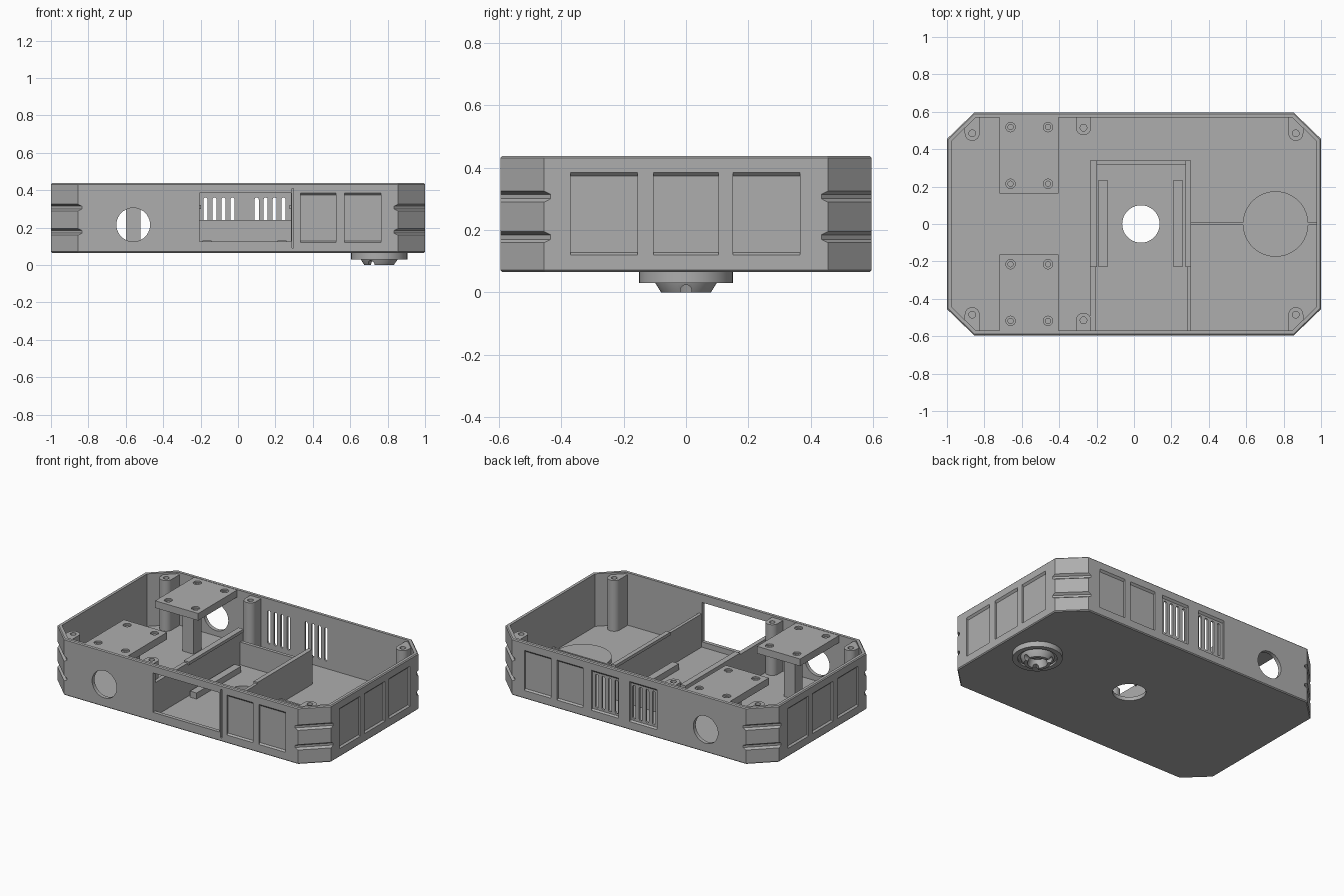
import bpy, bmesh
from math import cos, sin, pi
from mathutils import Vector

if "Cube" in bpy.data.objects:
    bpy.data.objects.remove(bpy.data.objects["Cube"])

grey = bpy.data.materials.new("plain_grey")
grey.use_nodes = True
COLOUR = (0.42, 0.42, 0.42, 1)
grey.diffuse_color = COLOUR
grey.node_tree.nodes["Principled BSDF"].inputs["Base Color"].default_value = COLOUR

X, Y, Z = Vector((1, 0, 0)), Vector((0, 1, 0)), Vector((0, 0, 1))


def loft(bm, rings):
    """Closed solid through rings of points."""
    rows = [[bm.verts.new(p) for p in r] for r in rings]
    n = len(rows[0])
    for a, b in zip(rows, rows[1:]):
        for i in range(n):
            bm.faces.new((a[i], a[(i + 1) % n], b[(i + 1) % n], b[i]))
    bm.faces.new(rows[0][::-1])
    bm.faces.new(rows[-1])


def prism(bm, pts, u, v, w, a, b, origin=Vector()):
    loft(bm, [[origin + u * p + v * q + w * t for p, q in pts] for t in (a, b)])


def box(bm, x0, x1, y0, y1, z0, z1):
    prism(bm, [(x0, y0), (x1, y0), (x1, y1), (x0, y1)], X, Y, Z, z0, z1)


def circle(cx, cy, r, n=40):
    return [(cx + r * cos(2 * pi * i / n), cy + r * sin(2 * pi * i / n)) for i in range(n)]


def make(name, bm, smooth=True):
    bmesh.ops.recalc_face_normals(bm, faces=bm.faces)
    me = bpy.data.meshes.new(name)
    bm.to_mesh(me)
    bm.free()
    me.materials.append(grey)
    ob = bpy.data.objects.new(name, me)
    bpy.context.collection.objects.link(ob)
    return ob


def cut(ob, bm):
    """Subtract the solids in bm from ob and discard the cutter."""
    cutter = make("cutter", bm)
    cutter.hide_render = True
    mod = ob.modifiers.new("cut", "BOOLEAN")
    mod.object, mod.operation, mod.solver = cutter, "DIFFERENCE", "EXACT"
    deps = bpy.context.evaluated_depsgraph_get()
    me = bpy.data.meshes.new_from_object(ob.evaluated_get(deps))
    ob.modifiers.clear()
    ob.data = me
    bpy.data.objects.remove(cutter)


def octagon(inset=0.0):
    x, y, k = 1 - inset, 0.595 - inset, 1.022 - inset
    px, py = (k - 0.719 * y) / 0.695, (k - 0.695 * x) / 0.719
    return [(px, y), (-px, y), (-x, py), (-x, -py), (-px, -y), (px, -y), (x, -py), (x, py)]


# Tray: eight-sided body with slightly chamfered rims, hollowed out
BASE, RIM, FLOOR = 0.065, 0.437, 0.09
bm = bmesh.new()
loft(bm, [[Vector((x, y, z)) for x, y in octagon(i)]
          for i, z in ((0.006, BASE), (0, BASE + 0.006), (0, RIM - 0.006), (0.006, RIM))])
tray = make("tray", bm)
bm = bmesh.new()
prism(bm, octagon(0.025), X, Y, Z, FLOOR, 0.6)
cut(tray, bm)

# Recessed wall panels and corner grooves
bm = bmesh.new()
panel = [(0.05, 0.12), (0, 0.12), (-0.012, 0.128), (-0.012, 0.373), (0, 0.385), (0.05, 0.385)]
for s in (-1, 1):
    for y0, y1 in ((-0.37, -0.155), (-0.105, 0.105), (0.15, 0.365)):
        prism(bm, panel, X * s, Z, Y, y0, y1, X * s)
    for x0, x1 in ((0.335, 0.525), (0.57, 0.765)):
        prism(bm, panel, Y * s, Z, X, x0, x1, Y * s * 0.595)
for x0, x1 in ((-0.205, -0.005), (0.075, 0.275)):
    prism(bm, panel, Y, Z, X, x0, x1, Y * 0.595)
for sx in (-1, 1):
    for sy in (-1, 1):
        n = Vector((0.695 * sx, 0.719 * sy, 0))
        t = Vector((-n.y, n.x, 0))
        for z in (0.307, 0.177):
            groove = [(0.04, z - 0.018), (0, z - 0.018), (-0.015, z - 0.007),
                      (-0.015, z + 0.007), (0, z + 0.018), (0.04, z + 0.018)]
            prism(bm, groove, n, Z, t, -0.16, 0.16, Vector((0.9275 * sx, 0.525 * sy, 0)))
cut(tray, bm)

# Through openings: side holes, front window, vents, floor hole
bm = bmesh.new()
for y in (-0.6, 0.6):
    prism(bm, circle(-0.56, 0.215, 0.09), X, Z, Y, y - 0.1, y + 0.1)
box(bm, -0.205, 0.283, -0.7, -0.5, 0.125, 0.385)
box(bm, 0.288, 0.298, -0.7, -0.58, 0.09, 0.41)
prism(bm, circle(0.037, 0, 0.1), X, Y, Z, 0, 0.2)
for start in (-0.173, 0.1):
    for i in range(4):
        x = start + i * 0.048
        arc = [(0.011 * cos(a * pi / 8), 0.011 * sin(a * pi / 8)) for a in range(9)]
        slot = [(x + c, 0.35 + s) for c, s in arc] + [(x - c, 0.15 - s) for c, s in arc]
        prism(bm, slot, X, Z, Y, 0.5, 0.7)
cut(tray, bm)

# Screw posts merging into the walls
bm, holes = bmesh.new(), bmesh.new()
R = 0.04
for sy in (-1, 1):
    for cx, cy, sx, near, far in ((0.865, 0.485, 1, 0.585, 0.525),
                                  (0.865, 0.485, -1, 0.585, 0.525),
                                  (0.27, 0.515, -1, 0.585, 0.585)):
        arc = [(cx - R * cos(a * pi / 16), cy - R * sin(a * pi / 16)) for a in range(17)]
        prism(bm, arc + [(cx + R, far), (cx - R, near)], X * sx, Y * sy, Z, FLOOR - 0.01, 0.425)
        prism(holes, circle(cx, cy, 0.018, 20), X * sx, Y * sy, Z, 0.25, 0.5)
posts = make("screw_posts", bm)
cut(posts, holes)

# Raised mounting platforms with countersunk holes, each on a pillar
for name, s in (("rear_platform", 1), ("front_platform", -1)):
    bm, sink, bore = bmesh.new(), bmesh.new(), bmesh.new()
    box(bm, -0.72, -0.405, *sorted((0.163 * s, 0.575 * s)), 0.388, 0.435)
    for x in (-0.66, -0.46):
        for y in (0.215 * s, 0.518 * s):
            prism(sink, circle(x, y, 0.025, 24), X, Y, Z, 0.425, 0.5)
            prism(bore, circle(x, y, 0.014, 24), X, Y, Z, 0.3, 0.5)
    plat = make(name, bm)
    cut(plat, sink)
    cut(plat, bore)
    bm = bmesh.new()
    box(bm, -0.6, -0.52, *sorted((0.28 * s, 0.36 * s)), FLOOR - 0.01, 0.39)
    make(name + "_pillar", bm)

# Central bay: side walls with a lip, low back wall, floor rails
bm = bmesh.new()
box(bm, -0.235, -0.207, -0.575, 0.34, FLOOR - 0.01, 0.31)
box(bm, 0.284, 0.305, -0.575, 0.34, FLOOR - 0.01, 0.31)
box(bm, -0.207, 0.284, 0.318, 0.34, FLOOR - 0.01, 0.24)
box(bm, -0.235, -0.197, -0.23, 0.34, 0.3, 0.32)
box(bm, 0.276, 0.305, -0.23, 0.34, 0.3, 0.32)
make("bay_walls", bm)
bm = bmesh.new()
for x in (-0.19, 0.212):
    box(bm, x, x + 0.048, -0.23, 0.235, FLOOR - 0.01, 0.13)
make("bay_rails", bm)

# Floor rib and raised round pad
bm = bmesh.new()
box(bm, 0.3, 0.98, -0.006, 0.008, FLOOR - 0.01, 0.123)
make("floor_rib", bm)
bm = bmesh.new()
prism(bm, circle(0.757, 0, 0.175, 64), X, Y, Z, FLOOR - 0.01, 0.12)
make("round_pad", bm)

# Round foot under the floor: flange, groove, tapered hub with a bore
bm = bmesh.new()
profile = [(0.15, 0.07), (0.15, 0.03), (0.118, 0.03), (0.118, 0.042), (0.102, 0.042),
           (0.097, 0.027), (0.08, 0), (0.06, 0), (0.045, 0.05)]
loft(bm, [[Vector((0.755 + x, y, z)) for x, y in circle(0, 0, r, 64)] for r, z in profile])
foot = make("round_foot", bm)
bm = bmesh.new()
for i in range(3):
    a = 2 * pi * i / 3
    w = Vector((cos(a), sin(a), 0))
    prism(bm, circle(0, 0, 0.018, 16), Vector((-w.y, w.x, 0)), Z, w, 0.052, 0.114,
          Vector((0.755, 0, 0.006)))
cut(foot, bm)

# Smooth the round surfaces and keep edges sharp
for ob in (tray, posts, foot, bpy.data.objects["round_pad"]):
    bpy.ops.object.select_all(action="DESELECT")
    ob.select_set(True)
    bpy.context.view_layer.objects.active = ob
    bpy.ops.object.shade_smooth_by_angle(angle=0.4)
